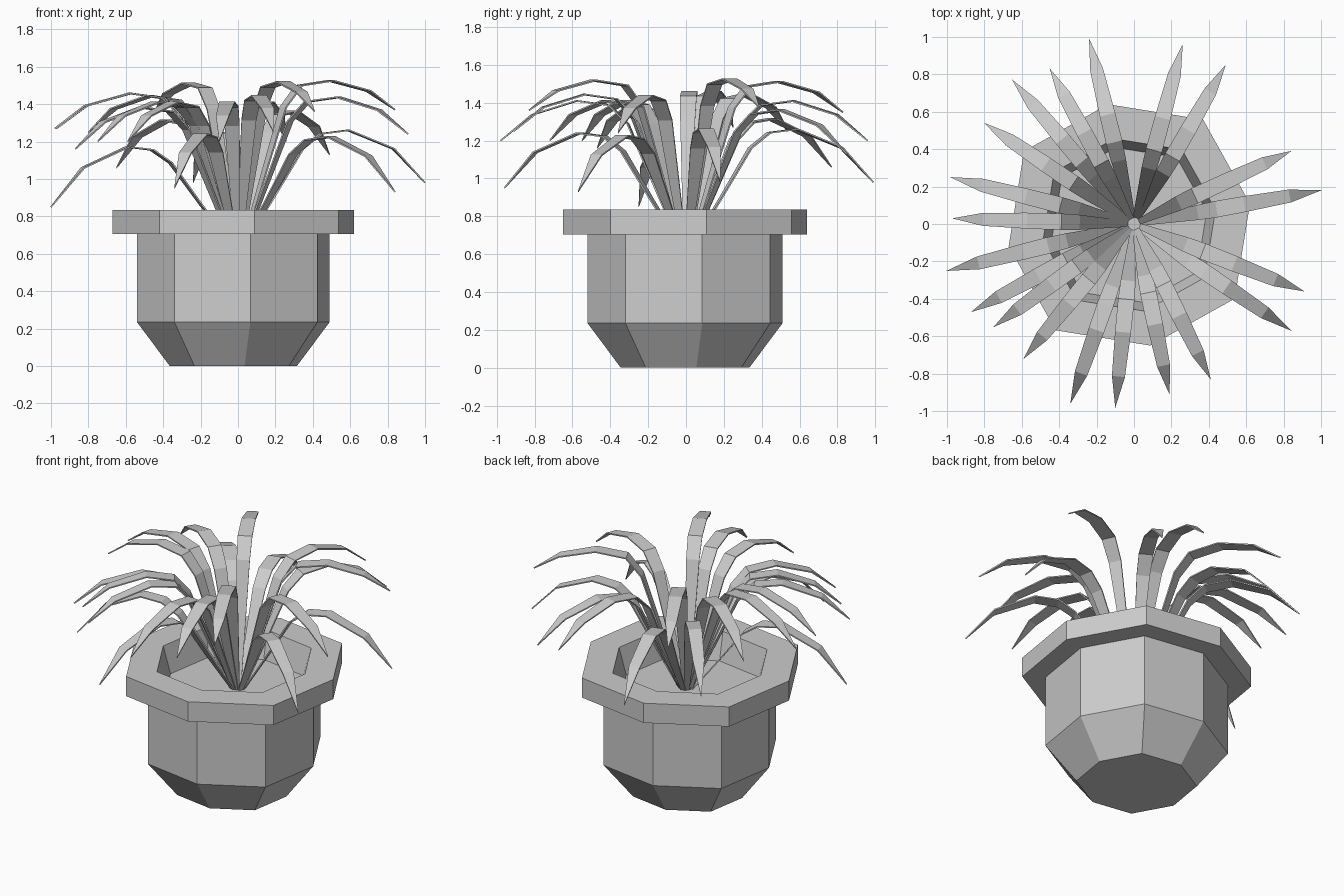
import bpy
import bmesh
import math
from mathutils import Vector

default_cube = bpy.data.objects.get("Cube")
if default_cube:
    bpy.data.objects.remove(default_cube, do_unlink=True)

SIDES = 8
TURN = math.radians(10)
CORNER_STRETCH = 1.05
POT_CENTRE = Vector((-0.025, -0.005, 0))
SOIL_HEIGHT = 0.66
LEAF_BASE = 0.64


def make_material(name, color):
    material = bpy.data.materials.new(name)
    material.use_nodes = True
    material.diffuse_color = color
    shader = next(n for n in material.node_tree.nodes if n.type == "BSDF_PRINCIPLED")
    shader.inputs["Base Color"].default_value = color
    return material


grey = make_material("plain grey", (0.6, 0.6, 0.6, 1))


def finish(name, bm):
    mesh = bpy.data.meshes.new(name)
    bm.to_mesh(mesh)
    bm.free()
    mesh.materials.append(grey)
    obj = bpy.data.objects.new(name, mesh)
    bpy.context.collection.objects.link(obj)
    return obj


def add_ring(bm, radius, height):
    """Octagon whose every second corner stands out a little further."""
    ring = []
    for i in range(SIDES):
        angle = TURN + math.tau * i / SIDES
        r = radius * (CORNER_STRETCH if i % 2 else 1)
        offset = Vector((r * math.cos(angle), r * math.sin(angle), height))
        ring.append(bm.verts.new(POT_CENTRE + offset))
    return ring


def make_pot(profile):
    """Eight-sided lathe of the profile, closed underneath."""
    bm = bmesh.new()
    rings = [add_ring(bm, radius, height) for radius, height in profile]
    for low, high in zip(rings, rings[1:]):
        for i in range(SIDES):
            j = (i + 1) % SIDES
            bm.faces.new((low[i], low[j], high[j], high[i]))
    bm.faces.new(rings[0][::-1])
    return finish("pot", bm)


def make_leaf(name, x, y, tip_height):
    """Arching ribbon that rises from the soil and narrows to a point."""
    reach = Vector((x, y, 0))
    across = Vector((-y, x, 0)).normalized()
    peak = 1.24 + (tip_height - 0.95) * 0.68
    rise = peak - LEAF_BASE
    # Low leaves lean out further before they bend
    bend = 0.48 - 0.14 * tip_height
    # Distance along the reach, height, width
    stations = [
        (0.03, LEAF_BASE, 0.03),
        (bend * 0.55, LEAF_BASE + rise * 0.42, 0.055),
        (bend, LEAF_BASE + rise * 0.84, 0.08),
        (bend + 0.1, LEAF_BASE + rise * 0.97, 0.088),
        (0.59, peak, 0.085),
        (0.83, tip_height + (peak - tip_height) * 0.65, 0.07),
    ]
    bm = bmesh.new()
    pairs = []
    for along, height, width in stations:
        middle = reach * along + Vector((0, 0, height))
        pairs.append([bm.verts.new(middle + across * width * s / 2) for s in (-1, 1)])
    for (a, b), (c, d) in zip(pairs, pairs[1:]):
        bm.faces.new((a, c, d, b))
    tip = bm.verts.new(reach + Vector((0, 0, tip_height)))
    bm.faces.new((pairs[-1][0], tip, pairs[-1][1]))
    leaf = finish(name, bm)
    solid = leaf.modifiers.new("thickness", "SOLIDIFY")
    solid.thickness = 0.008
    solid.offset = 0
    return leaf


# Pot body, rim and inner wall
make_pot([
    (0.345, 0), (0.523, 0.235), (0.523, 0.705), (0.655, 0.705),
    (0.655, 0.835), (0.468, 0.835), (0.42, SOIL_HEIGHT),
])

# Soil
soil_mesh = bmesh.new()
soil_mesh.faces.new(add_ring(soil_mesh, 0.42, SOIL_HEIGHT))
finish("soil", soil_mesh)

# Leaves, given by their tips, clockwise from the back
leaf_tips = [
    (-0.24, 0.99, 0.98), (0.26, 0.96, 1.2), (0.49, 0.85, 1.13),
    (0.84, 0.39, 1.37), (1, 0.18, 0.98), (0.91, -0.36, 1.24),
    (0.84, -0.57, 0.93), (0.41, -0.83, 1.36), (0.19, -0.91, 1.25),
    (-0.1, -0.98, 1.2), (-0.34, -0.96, 0.95), (-0.59, -0.72, 1.2),
    (-0.75, -0.55, 1.2), (-0.87, -0.47, 1.16), (-1, -0.25, 0.85),
    (-0.97, 0.03, 1.27), (-0.98, 0.25, 1.27), (-0.8, 0.54, 1.25),
    (-0.65, 0.77, 1.06), (-0.45, 0.83, 1.35),
]
for number, leaf_tip in enumerate(leaf_tips, 1):
    make_leaf(f"leaf_{number}", *leaf_tip)
